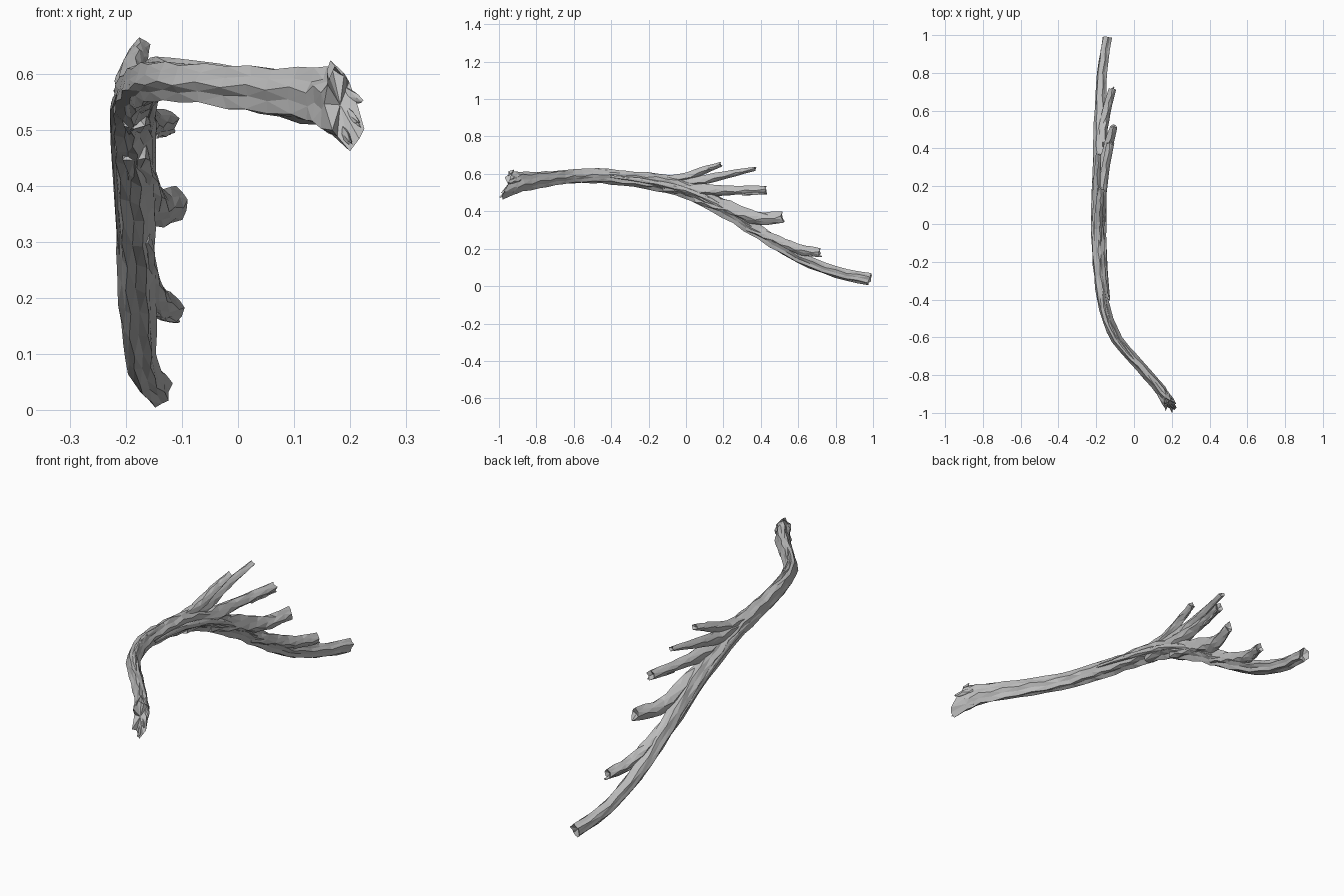
import bpy, bmesh, math, random
from mathutils import Vector

if "Cube" in bpy.data.objects:
    bpy.data.objects.remove(bpy.data.objects["Cube"])

random.seed(4)
bark = bpy.data.materials.new("weathered grey wood")
bark.diffuse_color = (0.5, 0.5, 0.5, 1)
bark.use_nodes = True
bark.node_tree.nodes["Principled BSDF"].inputs["Base Color"].default_value = bark.diffuse_color


def sample(pts, steps):
    """Catmull-Rom through points of any dimension."""
    p = [Vector(q) for q in pts]
    p = [p[0] * 2 - p[1]] + p + [p[-1] * 2 - p[-2]]
    out = []
    for i in range(1, len(p) - 2):
        a, b, c, d = p[i - 1:i + 3]
        for k in range(steps):
            t = k / steps
            out.append((b * 2 + (c - a) * t + (a * 2 - b * 5 + c * 4 - d) * t * t
                        + (b * 3 - a - c * 3 + d) * t ** 3) / 2)
    return out + [p[-2]]


def limb(name, path, radii, sides, steps, twist=0.0, slant=0.0, jag=0.01, rough=0.12):
    """Gnarled tube; radii = (sideways, upward). slant/jag shape the broken start."""
    centres, sizes = sample(path, steps), sample(radii, steps)
    n = len(centres)
    ridge = [1.0 + (rough if k % 2 else -rough) * random.uniform(0.5, 1.3) for k in range(sides)]
    bm = bmesh.new()
    rings = []
    for i, (c, r) in enumerate(zip(centres, sizes)):
        t = (centres[min(i + 1, n - 1)] - centres[max(i - 1, 0)]).normalized()
        side = t.cross(Vector((0, 0, 1))).normalized()
        up = side.cross(t)
        ring = []
        for k in range(sides):
            a = 2 * math.pi * (k + 0.35 * (i % 2)) / sides + twist * i / n
            f = ridge[k] * random.uniform(0.93, 1.07)
            v = c + side * math.cos(a) * r[0] * f + up * math.sin(a) * r[1] * f
            v += t * random.uniform(-0.25, 0.25) * (centres[1] - centres[0]).length * (0 < i < n - 1)
            if i == 0:      # slanted, splintered start
                v += t * (slant * math.sin(a) + random.uniform(-jag, jag))
            if i == n - 1:  # snapped tip
                v += t * random.uniform(-0.012, 0.004)
            ring.append(bm.verts.new(v))
        rings.append(ring)
    for i, (lo, hi) in enumerate(zip(rings, rings[1:])):
        for k in range(sides):
            j = (k + 1) % sides
            if i % 2:
                bm.faces.new((lo[k], lo[j], hi[j])), bm.faces.new((lo[k], hi[j], hi[k]))
            else:
                bm.faces.new((lo[k], lo[j], hi[k])), bm.faces.new((lo[j], hi[j], hi[k]))
    # end caps, slightly hollowed
    for ring, inner in ((rings[0], centres[1]), (rings[-1], centres[-2])):
        mid = sum((v.co for v in ring), Vector()) / sides
        hub = bm.verts.new(mid.lerp(inner, 0.25))
        for k in range(sides):
            bm.faces.new((ring[k], ring[(k + 1) % sides], hub))
    bmesh.ops.recalc_face_normals(bm, faces=bm.faces)
    me = bpy.data.meshes.new(name)
    bm.to_mesh(me)
    bm.free()
    me.materials.append(bark)
    ob = bpy.data.objects.new(name, me)
    bpy.context.collection.objects.link(ob)
    return ob


# main bough, from the broken butt down to the drooping tip
limb("main_bough",
     [(.185, -.955, .543), (.14, -.88, .557), (.03, -.75, .572), (-.09, -.61, .585),
      (-.155, -.45, .588), (-.18, -.28, .573), (-.19, -.1, .548), (-.188, .05, .497),
      (-.185, .22, .405), (-.182, .4, .283), (-.178, .6, .157), (-.17, .8, .076),
      (-.142, .985, .036)],
     [(.03, .066), (.028, .05), (.025, .04), (.027, .036), (.029, .036), (.03, .038),
      (.033, .045), (.034, .046), (.033, .042), (.032, .037), (.03, .03), (.026, .028),
      (.024, .03)],
     12, 3, twist=2.0, slant=.04, jag=.022)

# side branches: path and radii along it
branches = {
    "top_branch": ([(-.19, -.2, .565), (-.19, -.02, .58), (-.182, .1, .622), (-.172, .19, .652)],
                   [(.02, .02), (.022, .022), (.019, .018), (.016, .011)]),
    "upper_branch": ([(-.19, -.15, .55), (-.195, .05, .56), (-.197, .2, .592), (-.188, .375, .628)],
                     [(.024, .028), (.023, .028), (.018, .02), (.013, .01)]),
    "middle_branch": ([(-.185, -.12, .53), (-.175, .1, .513), (-.155, .27, .512), (-.125, .43, .515)],
                      [(.025, .03), (.026, .033), (.02, .023), (.018, .021)]),
    "lower_branch": ([(-.185, .05, .475), (-.17, .22, .42), (-.145, .38, .363), (-.105, .52, .37)],
                     [(.025, .032), (.027, .038), (.024, .032), (.018, .028)]),
    "lowest_branch": ([(-.178, .33, .315), (-.165, .48, .248), (-.145, .6, .198), (-.113, .715, .178)],
                      [(.025, .025), (.025, .027), (.022, .026), (.018, .023)]),
}
for name, (path, radii) in branches.items():
    limb(name, path, radii, 8, 3, twist=0.8)

# raised strands of bark running along the bough
strands = {
    "bark_strand_top": [(.05, -.78, .598), (-.09, -.6, .61), (-.155, -.42, .613), (-.185, -.15, .583)],
    "bark_strand_inner": [(-.13, -.4, .585), (-.155, -.15, .55), (-.157, .1, .475), (-.153, .35, .32)],
    "bark_strand_outer": [(-.19, -.4, .58), (-.215, -.1, .55), (-.217, .1, .475), (-.21, .4, .275)],
}
for name, path in strands.items():
    limb(name, path, [(.004, .006), (.011, .014), (.011, .014), (.004, .005)], 6, 3, twist=1.0, rough=.08)

# splinters on the broken butt and the lower snapped tips
splinters = {
    "butt_splinter_a": [(.16, -.9, .52), (.188, -.955, .497), (.2, -.995, .475)],
    "butt_splinter_b": [(.165, -.9, .545), (.195, -.945, .53), (.218, -.975, .508)],
    "butt_splinter_c": [(.165, -.89, .57), (.2, -.93, .56), (.222, -.95, .55)],
    "tip_splinter_a": [(-.15, .6, .185), (-.13, .67, .17), (-.105, .73, .157)],
    "tip_splinter_b": [(-.15, .3, .5), (-.135, .37, .5), (-.115, .43, .498)],
}
for name, path in splinters.items():
    limb(name, path, [(.012, .018), (.01, .013), (.003, .004)], 6, 2, jag=.003)
